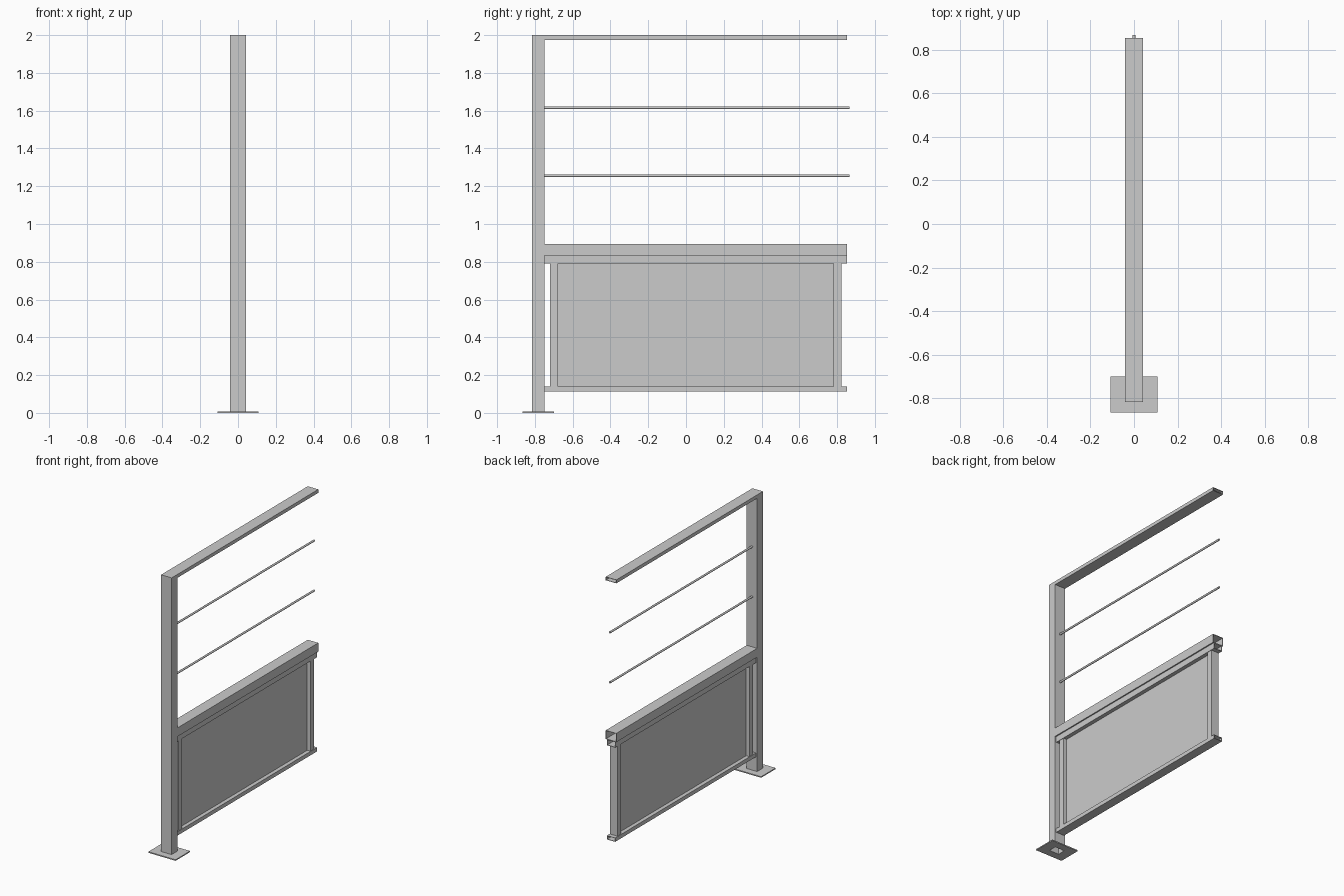
import bpy, bmesh, math

if "Cube" in bpy.data.objects:
    bpy.data.objects.remove(bpy.data.objects["Cube"])

def finish(bm, name):
    bmesh.ops.recalc_face_normals(bm, faces=bm.faces)
    mesh = bpy.data.meshes.new(name)
    bm.to_mesh(mesh)
    bm.free()
    ob = bpy.data.objects.new(name, mesh)
    bpy.context.collection.objects.link(ob)
    return ob

def box(name, x, y, z):
    bm = bmesh.new()
    bmesh.ops.create_cube(bm, size=1)
    for v in bm.verts:
        v.co = [r[0] + (c + 0.5) * (r[1] - r[0]) for c, r in zip(v.co, (x, y, z))]
    return finish(bm, name)

def tube(name, x, y, z, axis, wall):
    """Open-ended rectangular tube along axis 1 (y) or 2 (z)."""
    r = [x, y, z]
    a, b = [i for i in range(3) if i != axis]
    bm = bmesh.new()
    rings = []
    for end, w in ((0, 0), (1, 0), (1, wall), (0, wall)):
        ring = []
        for i, j in ((0, 0), (1, 0), (1, 1), (0, 1)):
            co = [0, 0, 0]
            co[axis] = r[axis][end]
            co[a] = r[a][i] + (-w if i else w)
            co[b] = r[b][j] + (-w if j else w)
            ring.append(bm.verts.new(co))
        rings.append(ring)
    for k in range(4):
        p, q = rings[k], rings[(k + 1) % 4]
        for i in range(4):
            j = (i + 1) % 4
            bm.faces.new((p[i], p[j], q[j], q[i]))
    return finish(bm, name)

W = (-0.042, 0.042)      # post and handrail width
N = (-0.033, 0.033)      # panel rail width
SPAN = (-0.75, 0.853)

# post with base plate pierced by the hollow section
tube("post", W, (-0.815, -0.75), (0.008, 1.997), 2, 0.004)
box("post_cap", W, (-0.815, -0.75), (1.997, 2.0))
plate = tube("base_plate", (-0.108, 0.108), (-0.865, -0.70), (0, 0.008), 2, 0.07)
for v in plate.data.vertices:   # fit the hole to the post
    if abs(v.co.x) < 0.1:
        v.co.x = math.copysign(0.038, v.co.x)
        v.co.y = -0.811 if v.co.y < -0.7825 else -0.754

# horizontal hollow rails
tube("top_rail", W, SPAN, (1.975, 2.0), 1, 0.003)
tube("middle_rail", W, SPAN, (0.832, 0.895), 1, 0.003)
tube("panel_top_rail", N, SPAN, (0.79, 0.832), 1, 0.003)
tube("panel_bottom_rail", N, SPAN, (0.112, 0.14), 1, 0.003)

# panel stiles and infill
for side, y in (("left", (-0.72, -0.678)), ("right", (0.78, 0.822))):
    tube("panel_stile_" + side, (-0.03, 0.03), y, (0.14, 0.79), 2, 0.003)
box("infill_panel", (-0.005, 0.005), (-0.678, 0.78), (0.14, 0.79))

# thin round rods
for name, z in (("lower_rod", 1.256), ("upper_rod", 1.616)):
    bpy.ops.mesh.primitive_cylinder_add(vertices=16, radius=0.007, depth=1.617,
        location=(0, 0.0575, z), rotation=(math.pi / 2, 0, 0))
    bpy.context.object.name = name
    bpy.ops.object.shade_smooth_by_angle(angle=math.radians(40))
